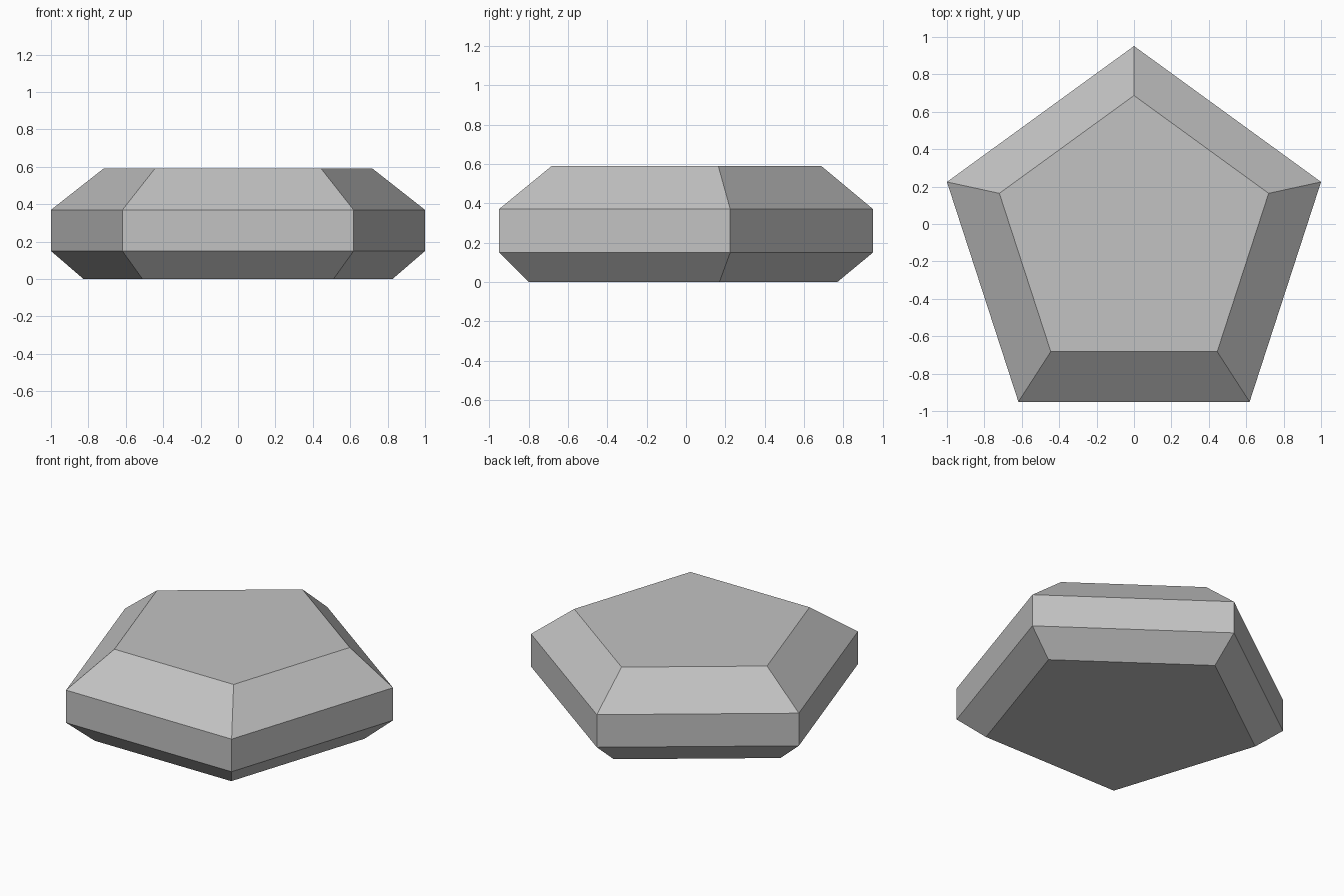
import bpy
import bmesh
from math import cos, sin, pi

default = bpy.data.objects.get("Cube")
if default:
    bpy.data.objects.remove(default, do_unlink=True)

# Plain grey stone material
grey = bpy.data.materials.new("stone_grey")
grey.use_nodes = True
colour = (0.54, 0.54, 0.54, 1)
grey.diffuse_color = colour
grey.node_tree.nodes["Principled BSDF"].inputs["Base Color"].default_value = colour

SIDES = 5
# Stacked rings from base to top: radius, centre y, height
RINGS = [
    (0.868, -0.098, 0.0),
    (1.0515, -0.1, 0.15),
    (1.0515, -0.1, 0.37),
    (0.757, -0.07, 0.59),
]

bm = bmesh.new()


def add_ring(radius, centre_y, z):
    angles = [pi / 2 + 2 * pi * i / SIDES for i in range(SIDES)]
    return [bm.verts.new((radius * cos(a), centre_y + radius * sin(a), z)) for a in angles]


rings = [add_ring(*ring) for ring in RINGS]

# Side walls and bevels
for low, high in zip(rings, rings[1:]):
    for i in range(SIDES):
        j = (i + 1) % SIDES
        bm.faces.new((low[i], low[j], high[j], high[i]))

# Flat base and top
bm.faces.new(rings[0][::-1])
bm.faces.new(rings[-1])
bmesh.ops.recalc_face_normals(bm, faces=bm.faces)

mesh = bpy.data.meshes.new("pentagonal_stone")
bm.to_mesh(mesh)
bm.free()
mesh.materials.append(grey)
stone = bpy.data.objects.new("pentagonal_stone", mesh)
bpy.context.collection.objects.link(stone)
